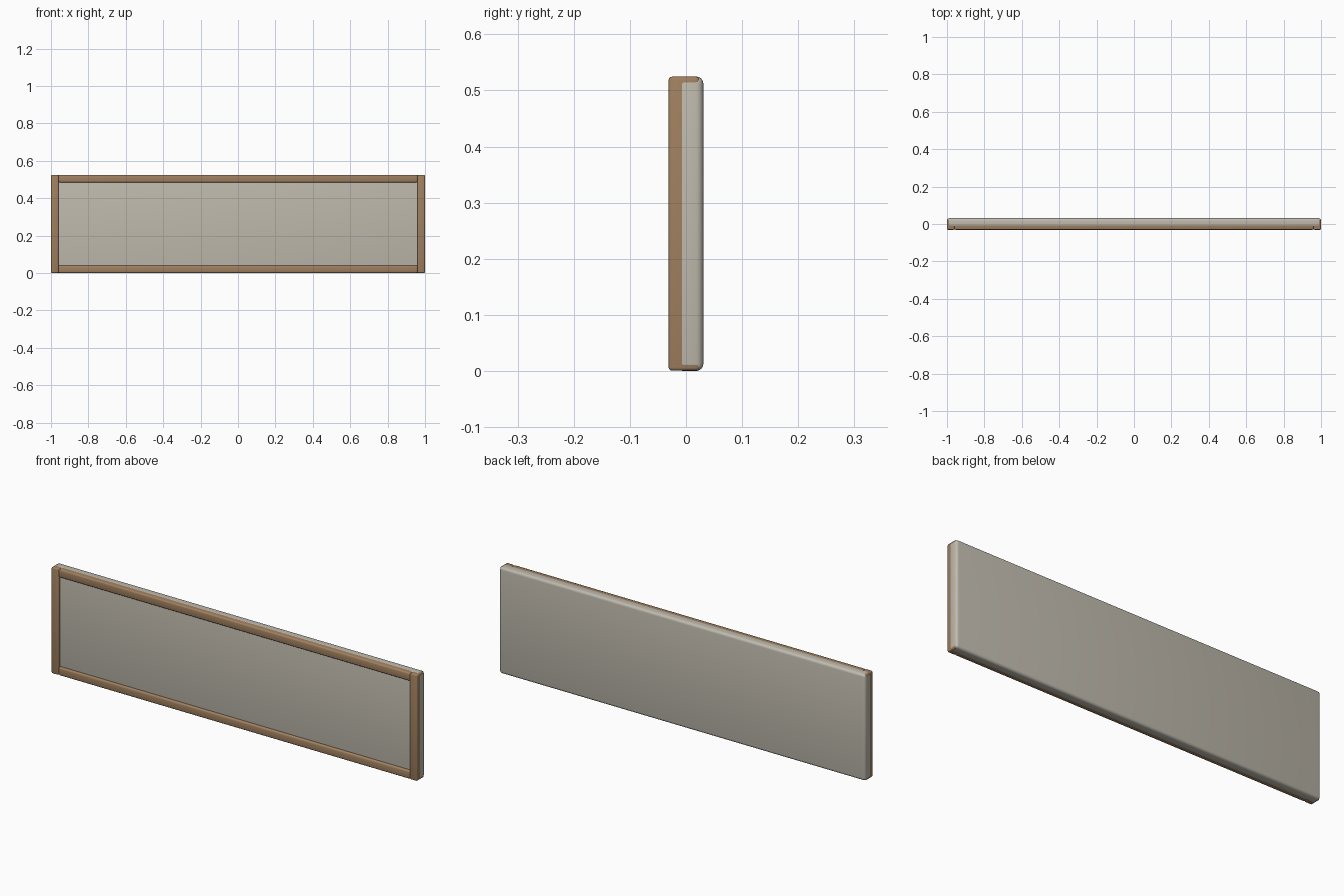
import bpy
import math

W, H = 2.0, 0.525          # overall width and height
BAR = 0.04                 # width of the frame bars
LIP = 0.0005               # frame sits just inside the panel edge

old = bpy.data.objects.get("Cube")
if old:
    bpy.data.objects.remove(old, do_unlink=True)


def material(name, color):
    mat = bpy.data.materials.new(name)
    mat.use_nodes = True
    mat.diffuse_color = color
    bsdf = mat.node_tree.nodes["Principled BSDF"]
    bsdf.inputs["Base Color"].default_value = color
    bsdf.inputs["Roughness"].default_value = 0.7
    return mat


def rounded_box(name, low, high, bevel, segments, mat):
    """Box between two corners with softened edges."""
    center = [(a + b) / 2 for a, b in zip(low, high)]
    bpy.ops.mesh.primitive_cube_add(size=1, location=center)
    obj = bpy.context.object
    obj.name = name
    obj.scale = [b - a for a, b in zip(low, high)]
    bpy.ops.object.transform_apply(location=False, rotation=False, scale=True)
    mod = obj.modifiers.new("Soft edges", "BEVEL")
    mod.width = bevel
    mod.segments = segments
    bpy.ops.object.modifier_apply(modifier=mod.name)
    bpy.ops.object.shade_smooth_by_angle(angle=math.radians(50))
    obj.data.materials.append(mat)
    return obj


wood = material("brown wood", (0.35, 0.215, 0.115, 1))
board = material("warm grey board", (0.52, 0.49, 0.42, 1))

# Back panel, recessed behind the front of the frame
rounded_box("panel", (-W / 2, -0.018, 0), (W / 2, 0.031, H), 0.013, 4, board)

# Upright stiles at both ends
for side, x in (("right", -W / 2 + LIP), ("left", W / 2 - BAR - LIP)):
    rounded_box(side + "_stile", (x, -0.031, LIP),
                (x + BAR, 0.024, H - LIP), 0.006, 3, wood)

# Horizontal rails between the stiles
inner = W / 2 - BAR
for level, z in (("bottom", LIP), ("top", H - BAR - LIP)):
    rounded_box(level + "_rail", (-inner, -0.031, z),
                (inner, 0.024, z + BAR), 0.007, 3, wood)
